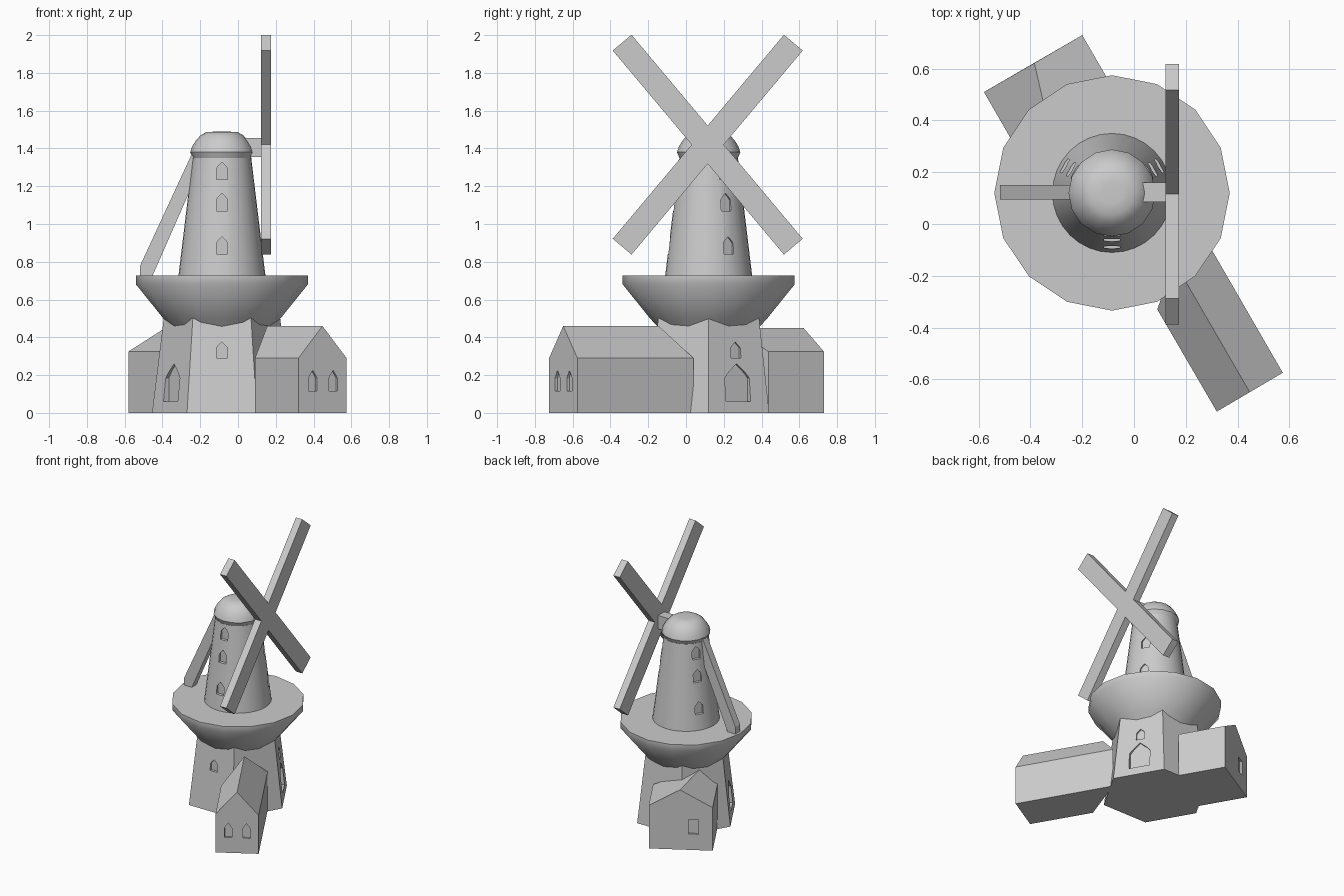
import bpy, bmesh
from math import radians, cos, sin, tau
from mathutils import Matrix, Vector

if "Cube" in bpy.data.objects:
    bpy.data.objects.remove(bpy.data.objects["Cube"])

CX, CY = -0.085, 0.12          # tower axis


def make(name, verts, faces, smooth=None):
    me = bpy.data.meshes.new(name)
    me.from_pydata(verts, [], faces)
    bm = bmesh.new()
    bm.from_mesh(me)
    bmesh.ops.recalc_face_normals(bm, faces=bm.faces)
    bm.to_mesh(me)
    bm.free()
    ob = bpy.data.objects.new(name, me)
    bpy.context.collection.objects.link(ob)
    if smooth:
        shade(ob, smooth)
    return ob


def shade(ob, angle):
    bpy.ops.object.select_all(action='DESELECT')
    ob.select_set(True)
    bpy.context.view_layer.objects.active = ob
    bpy.ops.object.shade_smooth_by_angle(angle=radians(angle))


def loft(rings):
    """Vertices and faces of a closed skin through equal-sized rings."""
    n = len(rings[0])
    verts = [v for ring in rings for v in ring]
    faces = [list(range(n)), list(range(len(verts) - n, len(verts)))]
    for r in range(len(rings) - 1):
        for i in range(n):
            j = (i + 1) % n
            faces.append([r * n + i, r * n + j, (r + 1) * n + j, (r + 1) * n + i])
    return verts, faces


def lathe(name, profile, sides, smooth=None):
    rings = [[(CX + r * cos(tau * i / sides), CY + r * sin(tau * i / sides), z)
              for i in range(sides)] for r, z in profile]
    return make(name, *loft(rings), smooth)


def cutter(shape, center, angle, depth):
    """Prism of a (u, z) outline facing along angle, starting depth behind center."""
    a = radians(angle)
    out, side = Vector((cos(a), sin(a), 0)), Vector((-sin(a), cos(a), 0))
    rings = [[Vector((center[0], center[1], 0)) + out * d + side * u + Vector((0, 0, z))
              for u, z in shape] for d in (-depth, 0.08)]
    return make("opening_cutter", *loft(rings))


def carve(ob, cutters):
    for c in cutters:
        mod = ob.modifiers.new("opening", 'BOOLEAN')
        mod.operation, mod.solver, mod.object = 'DIFFERENCE', 'EXACT', c
        c.hide_render = True
        bpy.ops.object.select_all(action='DESELECT')
        ob.select_set(True)
        bpy.context.view_layer.objects.active = ob
        bpy.ops.object.modifier_apply(modifier=mod.name)
        bpy.data.objects.remove(c)


def arch(w, z0, z1):
    """Pointed window outline."""
    s = z0 + (z1 - z0) * 0.62
    return [(-w / 2, z0), (w / 2, z0), (w / 2, s), (w * 0.36, s + (z1 - s) * 0.35),
            (0, z1), (-w * 0.36, s + (z1 - s) * 0.35), (-w / 2, s)]


def on_axis(angle, dist):
    return CX + dist * cos(radians(angle)), CY + dist * sin(radians(angle))


# hexagonal tapered base with doors and small windows
base = lathe("base", [(0.37, 0), (0.307, 0.51)], 6)


def base_r(z):
    return (0.37 - 0.124 * z) * 0.866


cuts = [cutter(arch(0.15, 0.06, 0.26), on_axis(a, base_r(0.16)), a, 0.022) for a in (30, 210)]
cuts += [cutter(arch(0.06, 0.29, 0.375), on_axis(a, base_r(0.33)), a, 0.015) for a in (30, -90)]
carve(base, cuts)

# flared gallery
lathe("gallery", [(0.255, 0.44), (0.31, 0.50), (0.455, 0.68), (0.455, 0.727)], 16, 45)

# round tower with three columns of windows
tower = lathe("tower", [(0.231, 0.72), (0.155, 1.35)], 32)
cuts = []
for a in (30, 150, -90):
    for z in (0.84, 1.07, 1.235):
        r = 0.23 - 0.121 * (z + 0.045 - 0.725)
        cuts.append(cutter(arch(0.06, z, z + 0.093), on_axis(a, r), a, 0.016))
carve(tower, cuts)
shade(tower, 30)

# domed cap
lathe("cap", [(0.15, 1.34), (0.168, 1.38), (0.158, 1.41), (0.138, 1.442),
              (0.115, 1.468), (0.085, 1.486), (0.04, 1.489)], 16, 35)

# axle and crossed sails
HUB = Vector((0.148, 0.115, 1.42))


def box(name, center, size, rot=Matrix()):
    bm = bmesh.new()
    bmesh.ops.create_cube(bm, size=1)
    bm.transform(Matrix.Translation(center) @ rot @ Matrix.Diagonal((*size, 1)))
    me = bpy.data.meshes.new(name)
    bm.to_mesh(me)
    bm.free()
    ob = bpy.data.objects.new(name, me)
    bpy.context.collection.objects.link(ob)


box("axle", (0.055, 0.122, 1.405), (0.16, 0.075, 0.1))
for side, tilt in (("a", 50), ("b", -50)):
    box("sail_" + side, HUB, (0.053, 1.41, 0.13), Matrix.Rotation(radians(tilt), 4, 'X'))

# tail pole running from the cap down to the gallery
pole = [(-0.518, 0.72), (-0.455, 0.72), (-0.2, 1.30), (-0.2, 1.37), (-0.245, 1.37), (-0.518, 0.78)]
make("tail_pole", *loft([[(x, y, z) for x, z in pole] for y in (0.095, 0.15)]))


# gabled annexes: (left, right, ridge) at the outer and inner ends
def house(name, outer, inner, eave, ridge):
    rings = []
    for left, right, top in (outer, inner):
        rings.append([(*left, 0), (*right, 0), (*right, eave), (*top, ridge), (*left, eave)])
    return make(name, *loft(rings))


long_house = house("long_annex",
                   ((0.32, -0.725), (0.575, -0.575), (0.4475, -0.65)),
                   ((0.09, -0.33), (0.22, 0.04), (0.155, -0.145)), 0.29, 0.46)
carve(long_house, [cutter(arch(0.052, 0.115, 0.225), (0.4475 + 0.866 * d, -0.65 + 0.5 * d), -60, 0.015)
                   for d in (-0.06, 0.065)])

short_house = house("short_annex",
                    ((-0.58, 0.51), (-0.2, 0.73), (-0.385, 0.622)),
                    ((-0.37, 0.146), (-0.03, 0.436), (-0.30, 0.25)), 0.325, 0.45)
carve(short_house, [cutter([(-0.035, 0.12), (0.035, 0.12), (0.035, 0.23), (-0.035, 0.23)],
                           (-0.466, 0.576), 120, 0.015)])
